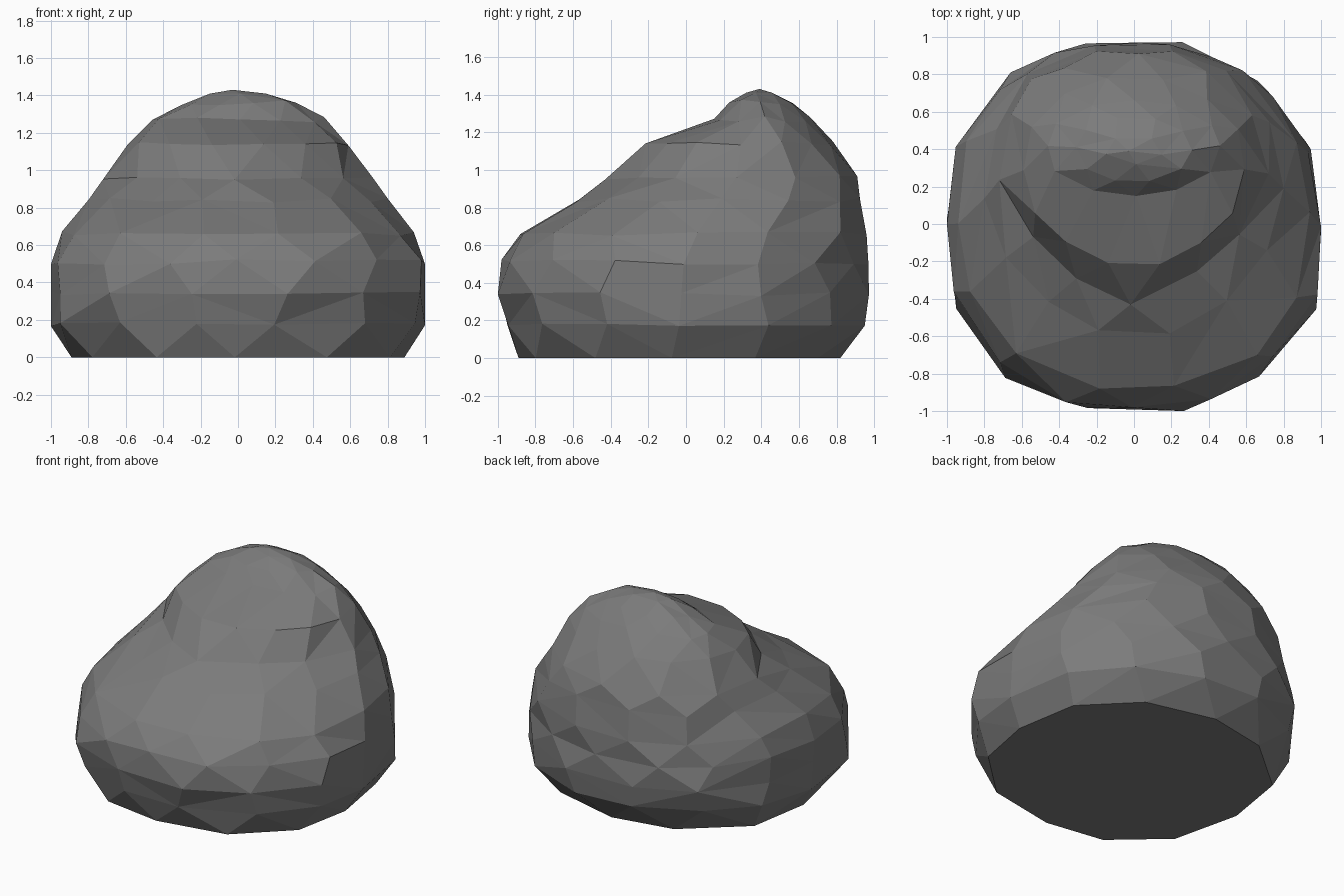
import bpy
import bmesh
import math
import random

random.seed(7)

cube = bpy.data.objects.get("Cube")
if cube:
    bpy.data.objects.remove(cube, do_unlink=True)

# Stone material
stone = bpy.data.materials.new("stone grey")
stone.use_nodes = True
grey = (0.2, 0.2, 0.2, 1)
stone.diffuse_color = grey
shader = stone.node_tree.nodes["Principled BSDF"]
shader.inputs["Base Color"].default_value = grey
shader.inputs["Roughness"].default_value = 0.9

# Cross-sections:
# height, half width, front y, back y, front bluntness, sides, starting offset
SECTIONS = [
    (0, 0.89, -0.89, 0.82, 2.3, 12, 0),
    (0.18, 1, -0.95, 0.95, 2.3, 14, 0.5),
    (0.34, 1, -1, 0.99, 2.35, 14, 0.5),
    (0.51, 1, -0.98, 0.97, 2.2, 16, 0),
    (0.66, 0.94, -0.88, 0.96, 2.2, 14, 0.5),
    (0.84, 0.8, -0.6, 0.94, 1.7, 14, 0.5),
    (0.96, 0.72, -0.43, 0.91, 1.35, 12, 0),
    (1.14, 0.59, -0.23, 0.78, 1.7, 14, 0.5),
    (1.27, 0.46, 0.15, 0.66, 2, 12, 0),
    (1.36, 0.31, 0.23, 0.57, 2, 10, 0.5),
    (1.41, 0.15, 0.32, 0.47, 2, 5, 0),
]


def limit(value):
    return max(-1, min(1, value))


def make_ring(bm, section):
    """Lay one uneven ring; return its vertices with their turn fractions."""
    z, half_width, front, back, bluntness, sides, offset = section
    middle = (front + back) / 2
    half_depth = (back - front) / 2
    ring = []
    for i in range(sides):
        turn = (i + offset + random.uniform(-0.1, 0.1)) / sides
        angle = math.tau * turn - math.pi / 2
        c, s = math.cos(angle), math.sin(angle)
        power = bluntness if s < 0 else 2.1
        radius = (abs(c) ** power + abs(s) ** power) ** (-1 / power)
        radius *= random.uniform(1, 1.04)
        lift = random.uniform(-0.015, 0.015) if 0 < z < 1.4 else 0
        ring.append((turn, bm.verts.new((
            half_width * limit(radius * c),
            middle + half_depth * limit(radius * s),
            z + lift))))
    return ring


def stitch(bm, low, high):
    """Join two rings of any size with triangles."""
    i = j = 0
    a, b = len(low), len(high)

    def turn(ring, k):
        return ring[k % len(ring)][0] + k // len(ring)

    while i < a or j < b:
        step_low = j == b or (i < a and turn(low, i + 1) < turn(high, j + 1))
        p, q = low[i % a][1], high[j % b][1]
        if step_low:
            i += 1
            bm.faces.new((p, low[i % a][1], q))
        else:
            j += 1
            bm.faces.new((p, high[j % b][1], q))


# Boulder body
bm = bmesh.new()
rings = [make_ring(bm, section) for section in SECTIONS]
for low, high in zip(rings, rings[1:]):
    stitch(bm, low, high)

# Flat underside and rounded crown
bm.faces.new([v for _, v in reversed(rings[0])])
crown = bm.verts.new((-0.03, 0.39, 1.43))
top = [v for _, v in rings[-1]]
for v, w in zip(top, top[1:] + top[:1]):
    bm.faces.new((v, w, crown))

bmesh.ops.recalc_face_normals(bm, faces=bm.faces)
mesh = bpy.data.meshes.new("boulder")
bm.to_mesh(mesh)
bm.free()
mesh.materials.append(stone)
boulder = bpy.data.objects.new("boulder", mesh)
bpy.context.collection.objects.link(boulder)
